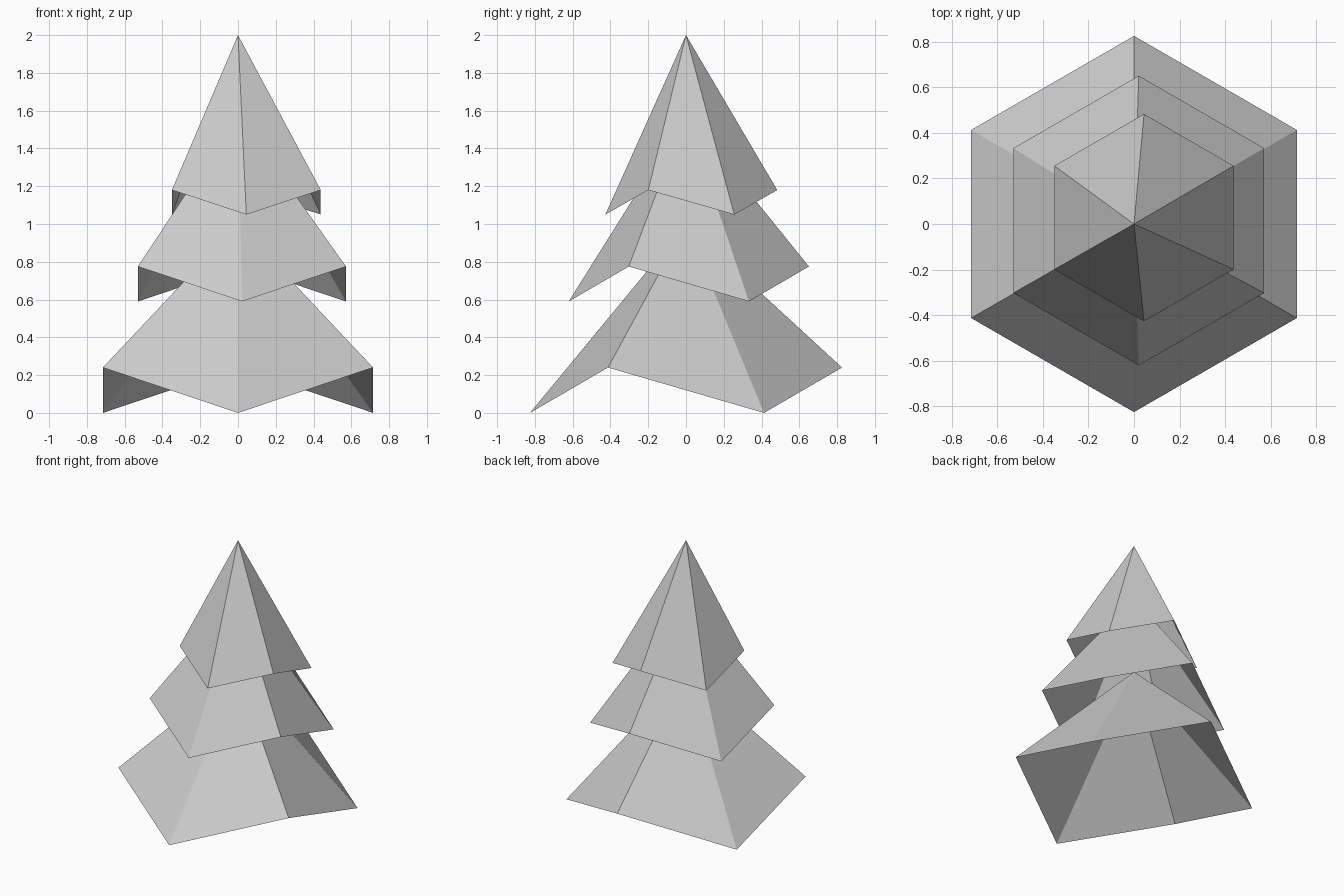
import bpy, bmesh
from math import cos, sin, radians

if "Cube" in bpy.data.objects:
    bpy.data.objects.remove(bpy.data.objects["Cube"])


def tier(name, radius, cx, cy, low, high, apex):
    """Open six-sided cone whose hem alternates between low and high points."""
    bm = bmesh.new()
    tip = bm.verts.new((0, 0, apex))
    rim = []
    for i in range(6):
        a = radians(-90 + 60 * i)
        z = high if i % 2 else low
        rim.append(bm.verts.new((cx + radius * cos(a), cy + radius * sin(a), z)))
    for i in range(6):
        bm.faces.new((rim[i], rim[(i + 1) % 6], tip))
    mesh = bpy.data.meshes.new(name)
    bm.to_mesh(mesh)
    bm.free()
    obj = bpy.data.objects.new(name, mesh)
    bpy.context.collection.objects.link(obj)
    return obj


# Three stacked hollow foliage tiers, the upper ones slightly off centre
tier("lower_foliage", 0.826, 0.0, 0.0, 0.0, 0.24, 1.0)
tier("middle_foliage", 0.636, 0.021, 0.015, 0.59, 0.775, 1.58)
tier("upper_foliage", 0.455, 0.044, 0.028, 1.05, 1.18, 2.0)
